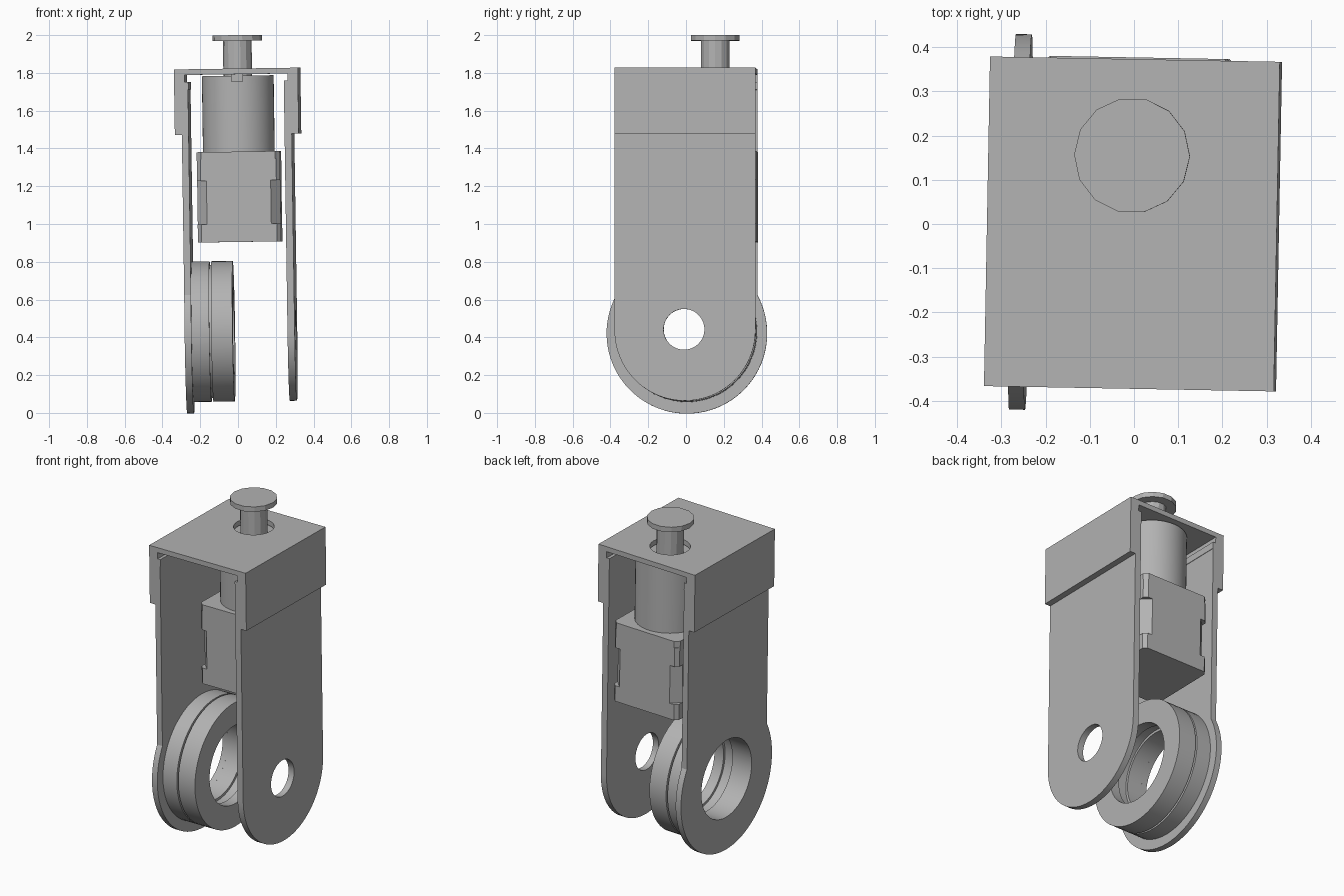
import bpy, bmesh
from math import pi, sin, cos, acos, radians
from mathutils import Matrix, Vector

cube = bpy.data.objects.get("Cube")
if cube:
    bpy.data.objects.remove(cube)

grey = bpy.data.materials.new("plain grey")
grey.use_nodes = True
grey.diffuse_color = (0.45, 0.45, 0.45, 1)
grey.node_tree.nodes["Principled BSDF"].inputs["Base Color"].default_value = grey.diffuse_color

# The whole assembly leans very slightly around this pivot
PIVOT = Vector((0, 0, 1.5))
LEAN = (Matrix.Translation(PIVOT) @ Matrix.Rotation(radians(-1.05), 4, 'Z')
        @ Matrix.Rotation(radians(-0.85), 4, 'Y') @ Matrix.Translation(-PIVOT))
# Local x, y, z of a profile laid out as (y, z), (x, z) or (x, y)
FRAMES = {
    'X': Matrix(((0, 0, 1, 0), (1, 0, 0, 0), (0, 1, 0, 0), (0, 0, 0, 1))),
    'Y': Matrix(((1, 0, 0, 0), (0, 0, -1, 0), (0, 1, 0, 0), (0, 0, 0, 1))),
    'Z': Matrix.Identity(4),
}


def finish(bm, name, matrix):
    bmesh.ops.transform(bm, matrix=LEAN @ matrix, verts=bm.verts)
    bmesh.ops.remove_doubles(bm, verts=bm.verts, dist=0.00001)
    bmesh.ops.recalc_face_normals(bm, faces=bm.faces)
    mesh = bpy.data.meshes.new(name)
    bm.to_mesh(mesh)
    bm.free()
    mesh.materials.append(grey)
    obj = bpy.data.objects.new(name, mesh)
    bpy.context.collection.objects.link(obj)
    bpy.ops.object.select_all(action='DESELECT')
    obj.select_set(True)
    bpy.context.view_layer.objects.active = obj
    bpy.ops.object.shade_smooth_by_angle(angle=radians(20))
    return obj


def slab(name, axis, low, high, outline, holes=()):
    """Extrude an outline with holes between two heights along an axis."""
    bm = bmesh.new()
    edges = []
    for loop in (outline, *holes):
        verts = [bm.verts.new((u, v, low)) for u, v in loop]
        edges += [bm.edges.new((verts[i - 1], verts[i])) for i in range(len(verts))]
    if holes:
        bmesh.ops.triangle_fill(bm, edges=edges, use_beauty=True)
    else:
        bm.faces.new(verts)
    new = bmesh.ops.extrude_face_region(bm, geom=bm.faces[:])["geom"]
    moved = [g for g in new if isinstance(g, bmesh.types.BMVert)]
    bmesh.ops.translate(bm, vec=(0, 0, high - low), verts=moved)
    # keep the starting cap so that the solid is closed
    if not any(all(abs(v.co.z - low) < 1e-6 for v in f.verts) for f in bm.faces):
        base = [e for e in bm.edges if all(abs(v.co.z - low) < 1e-6 for v in e.verts)]
        if holes:
            bmesh.ops.triangle_fill(bm, edges=base, use_beauty=True)
        else:
            bmesh.ops.contextual_create(bm, geom=base)
    return finish(bm, name, FRAMES[axis])


def arc(cu, cv, r, start, end, n):
    return [(cu + r * cos(start + (end - start) * i / n),
             cv + r * sin(start + (end - start) * i / n)) for i in range(n + 1)]


def circle(cu, cv, r, n=48):
    return arc(cu, cv, r, 0, 2 * pi, n)[:-1]


def rect(u0, u1, v0, v1, c=0.0):
    """Rectangle, with cut corners when c is given."""
    if not c:
        return [(u0, v0), (u1, v0), (u1, v1), (u0, v1)]
    return [(u0 + c, v0), (u1 - c, v0), (u1, v0 + c), (u1, v1 - c),
            (u1 - c, v1), (u0 + c, v1), (u0, v1 - c), (u0, v0 + c)]


def lathe(name, profile, centre, n=64):
    """Spin a closed (x, radius) profile around the x axis."""
    bm = bmesh.new()
    verts = [bm.verts.new((x, 0, r)) for x, r in profile]
    edges = [bm.edges.new((verts[i - 1], verts[i])) for i in range(len(verts))]
    bmesh.ops.spin(bm, geom=verts + edges, cent=(0, 0, 0), axis=(1, 0, 0),
                   angle=2 * pi, steps=n, use_merge=True)
    return finish(bm, name, Matrix.Translation(centre))


HALF, AXLE, FLANGE, TOP = 0.373, 0.433, 0.425, 1.75
BACK = 0.155    # y of the button and motor axis

# Side plates: plain rounded one on the left, flanged one on the right
slab("left_side_plate", 'X', 0.253, 0.291,
     [(HALF, TOP), (-HALF, TOP)] + arc(0, AXLE, HALF, pi, 2 * pi, 40),
     [circle(-0.005, AXLE + 0.005, 0.108)])
neck = acos(HALF / FLANGE)
slab("right_side_plate", 'X', -0.291, -0.255,
     [(HALF, TOP), (-HALF, TOP)] + arc(0, FLANGE, FLANGE, pi - neck, 2 * pi + neck, 56),
     [circle(0, AXLE, 0.235)])

# Two-band wheel with a thin groove between the bands and a stepped bore
lathe("wheel", [(-0.256, 0.235), (-0.256, 0.372), (-0.161, 0.372), (-0.161, 0.352),
                (-0.151, 0.352), (-0.151, 0.372), (-0.038, 0.372), (-0.038, 0.235),
                (-0.10, 0.235), (-0.10, 0.25), (-0.16, 0.25), (-0.16, 0.235)],
      (0, 0, AXLE))

# Cap: top panel with the button hole, and skirts over the side plates
slab("cap_top", 'Z', 1.793, 1.823, rect(-0.328, 0.328, -HALF, HALF),
     [circle(0, BACK, 0.112, 32)])
for side, s in (("left", 1), ("right", -1)):
    slab(side + "_cap_skirt", 'Y', -HALF, HALF,
         [(s * 0.291, 1.475), (s * 0.328, 1.475), (s * 0.328, 1.793),
          (s * 0.272, 1.793), (s * 0.272, TOP), (s * 0.291, TOP)])
    # Snap hook along the top of each plate
    slab(side + "_snap_hook", 'Y', -HALF, HALF,
         [(s * 0.253, 1.755), (s * 0.285, 1.755), (s * 0.285, 1.70), (s * 0.253, 1.715)])

# Motor housing: square blocks with a narrower waist at the corners
for name, low, high, cut in (("housing_base", 0.905, 1.0, 0.02),
                             ("housing_waist", 1.0, 1.23, 0.05),
                             ("housing_top", 1.23, 1.345, 0.02),
                             ("housing_lid", 1.345, 1.383, 0.024)):
    slab(name, 'Z', low, high, rect(-0.22, 0.22, BACK - 0.222, BACK + 0.222, cut))
slab("motor_barrel", 'Z', 1.383, 1.785, circle(0, BACK, 0.19))
slab("barrel_key", 'Z', 1.755, 1.793, rect(-0.032, 0.032, BACK - 0.205, BACK - 0.17))

# Push button
slab("button_stem", 'Z', 1.783, 1.972, circle(0, BACK, 0.076, 14))
slab("button_head", 'Z', 1.97, 2.0, circle(0, BACK, 0.131, 14))
